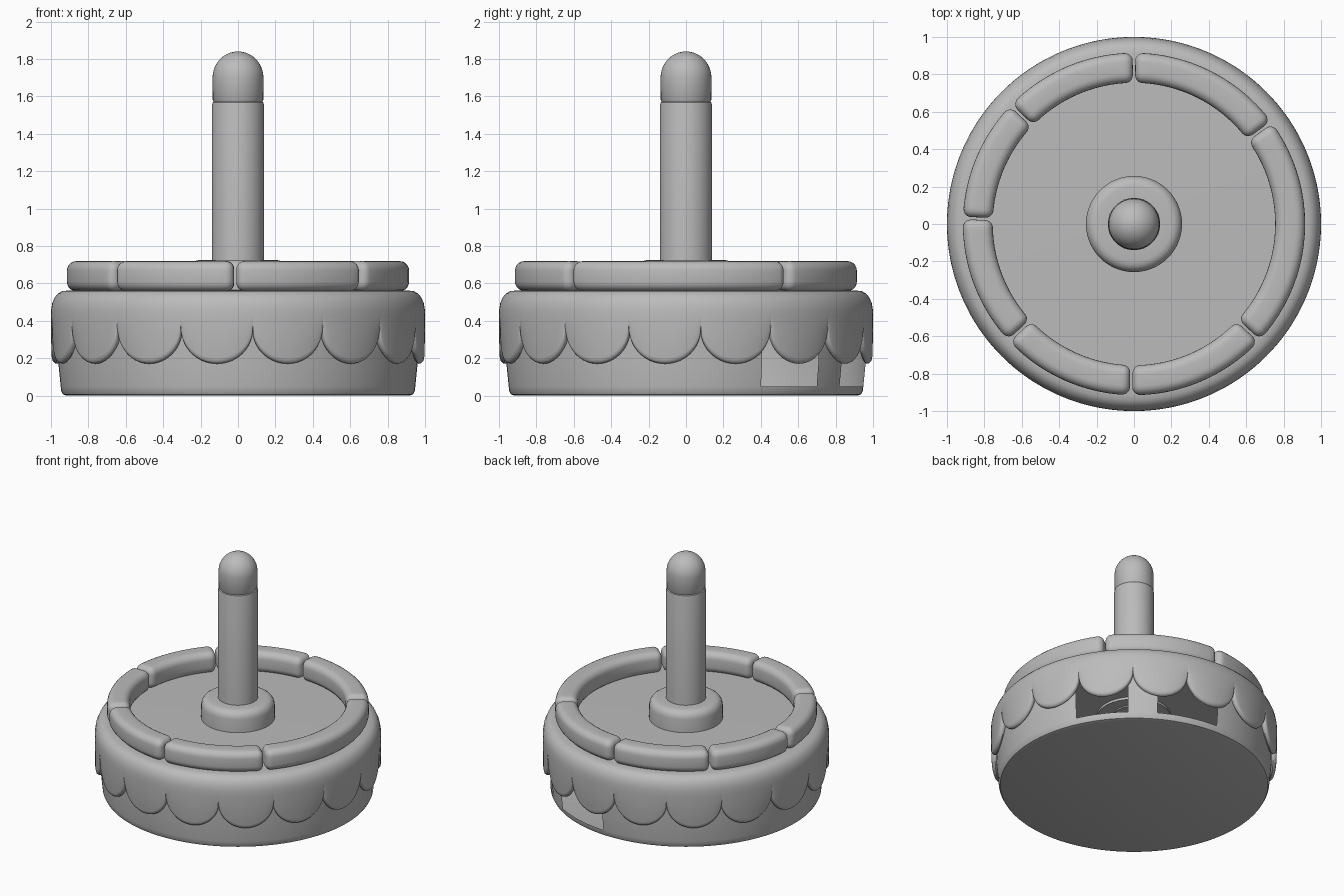
import bpy, bmesh, math
from math import sin, cos, pi, radians

if "Cube" in bpy.data.objects:
    bpy.data.objects.remove(bpy.data.objects["Cube"])

grey = bpy.data.materials.new("plain_grey")
grey.diffuse_color = (0.5, 0.5, 0.5, 1)
grey.use_nodes = True
grey.node_tree.nodes["Principled BSDF"].inputs["Base Color"].default_value = grey.diffuse_color


def finish(name, bm, angle=40):
    bmesh.ops.remove_doubles(bm, verts=bm.verts, dist=1e-5)
    bmesh.ops.recalc_face_normals(bm, faces=bm.faces)
    me = bpy.data.meshes.new(name)
    bm.to_mesh(me)
    bm.free()
    me.materials.append(grey)
    me.shade_smooth()
    me.set_sharp_from_angle(angle=radians(angle))
    ob = bpy.data.objects.new(name, me)
    bpy.context.collection.objects.link(ob)
    return ob


def revolve(name, profile, angles, keep=lambda a, z: True):
    """Spin profile(angle) -> [(r, z)] through the angles; keep() may drop faces."""
    bm = bmesh.new()
    cols = [[bm.verts.new((r * cos(a), r * sin(a), z)) for r, z in profile(a)]
            for a in angles]
    n = len(cols)
    for i in range(n):
        c, d = cols[i], cols[(i + 1) % n]
        mid = (angles[i] + pi / n) % (2 * pi)
        for j in range(len(c) - 1):
            if keep(mid, (c[j].co.z + c[j + 1].co.z) / 2):
                bm.faces.new((c[j], d[j], d[j + 1], c[j + 1]))
    return finish(name, bm)


def steps(n):
    return [2 * pi * i / n for i in range(n)]


# Hollow base drum with two openings at the back right
def open_wall(a, z):
    deg = math.degrees(a)
    hole = 25 < deg < 47.5 or 60 < deg < 87.5
    return not (hole and 0.05 < z < 0.34)


base = [(0, 0), (0.915, 0), (0.935, 0.006), (0.945, 0.025), (0.948, 0.05),
        (0.96, 0.17), (0.962, 0.34), (0.962, 0.5)]
revolve("base_drum", lambda a: base, steps(144), open_wall)

# Scalloped skirt with rounded shoulder and the top plate
N = 16
first = radians(-90 + 4.6)
skirt_angles, edge = [], {}
for k in range(N):
    for i in range(20):
        t = -cos(pi * i / 20)                 # -1..1 across one scallop
        a = first + (k + (t + 1) / 2) * 2 * pi / N
        skirt_angles.append(a)
        edge[a] = 0.17 + 0.18 * (1 - math.sqrt(max(0, 1 - t * t)))


def skirt(a):
    b = edge[a]
    return [(0.962, b + 0.01), (0.972, b), (0.985, b + 0.003), (0.994, b + 0.012),
            (0.998, b + 0.03), (1, 0.42), (0.999, 0.46), (0.993, 0.495),
            (0.98, 0.525), (0.962, 0.546), (0.94, 0.558), (0.91, 0.562),
            (0.75, 0.565), (0, 0.572)]


revolve("scalloped_skirt", skirt, skirt_angles)


# Rounded rim blocks on top
def section(hw, hh, rad):
    pts = []
    for q, (sx, sz) in enumerate([(1, 1), (-1, 1), (-1, -1), (1, -1)]):
        for i in range(6):
            a = (q + i / 5) * pi / 2
            pts.append((sx * (hw - rad) + rad * cos(a), sz * (hh - rad) + rad * sin(a)))
    return pts


def rim_block(name, a0, a1):
    R, zc, half, rad = 0.835, 0.639, 0.08, 0.05
    e = 0.042
    a0, a1 = radians(a0 + 0.45), radians(a1 - 0.45)
    ends = [(e * (1 - cos(i * pi / 10)), e * (1 - sin(i * pi / 10))) for i in range(6)]
    # ends run from the small cap outwards to the full section
    ends = [(al / R, ins) for al, ins in ends]
    n = 20
    span0, span1 = a0 + e / R, a1 - e / R
    stations = [(a0 + al, ins) for al, ins in ends]
    stations += [(span0 + (span1 - span0) * i / n, 0) for i in range(1, n)]
    stations += [(a1 - al, ins) for al, ins in reversed(ends)]
    bm = bmesh.new()
    rings = []
    for a, ins in stations:
        rings.append([bm.verts.new(((R + x) * cos(a), (R + x) * sin(a), zc + z))
                      for x, z in section(half - ins, half - ins, rad - ins)])
    m = len(rings[0])
    for c, d in zip(rings, rings[1:]):
        for j in range(m):
            bm.faces.new((c[j], c[(j + 1) % m], d[(j + 1) % m], d[j]))
    bm.faces.new(rings[0])
    bm.faces.new(rings[-1][::-1])
    finish(name, bm, 50)


gaps = [-43, 36.5, 90, 136, 178, 223, 269, 317]
for i in range(7):
    rim_block(f"rim_block_{i + 1}", gaps[i], gaps[i + 1])

# Collar around the post
collar = [(0.257, 0.55), (0.257, 0.67), (0.252, 0.692), (0.24, 0.71),
          (0.222, 0.722), (0.2, 0.726), (0.13, 0.726)]
revolve("post_collar", lambda a: collar, steps(64))

# Post and its domed cap
post = [(0.14, 0.56), (0.139, 1.555), (0.136, 1.567), (0.128, 1.572), (0, 1.572)]
revolve("post", lambda a: post, steps(48))
cap = [(0, 1.568), (0.128, 1.568), (0.135, 1.58), (0.136, 1.70)]
cap += [(0.136 * cos(i * pi / 20), 1.70 + 0.14 * sin(i * pi / 20)) for i in range(1, 11)]
revolve("post_cap", lambda a: cap, steps(48))
